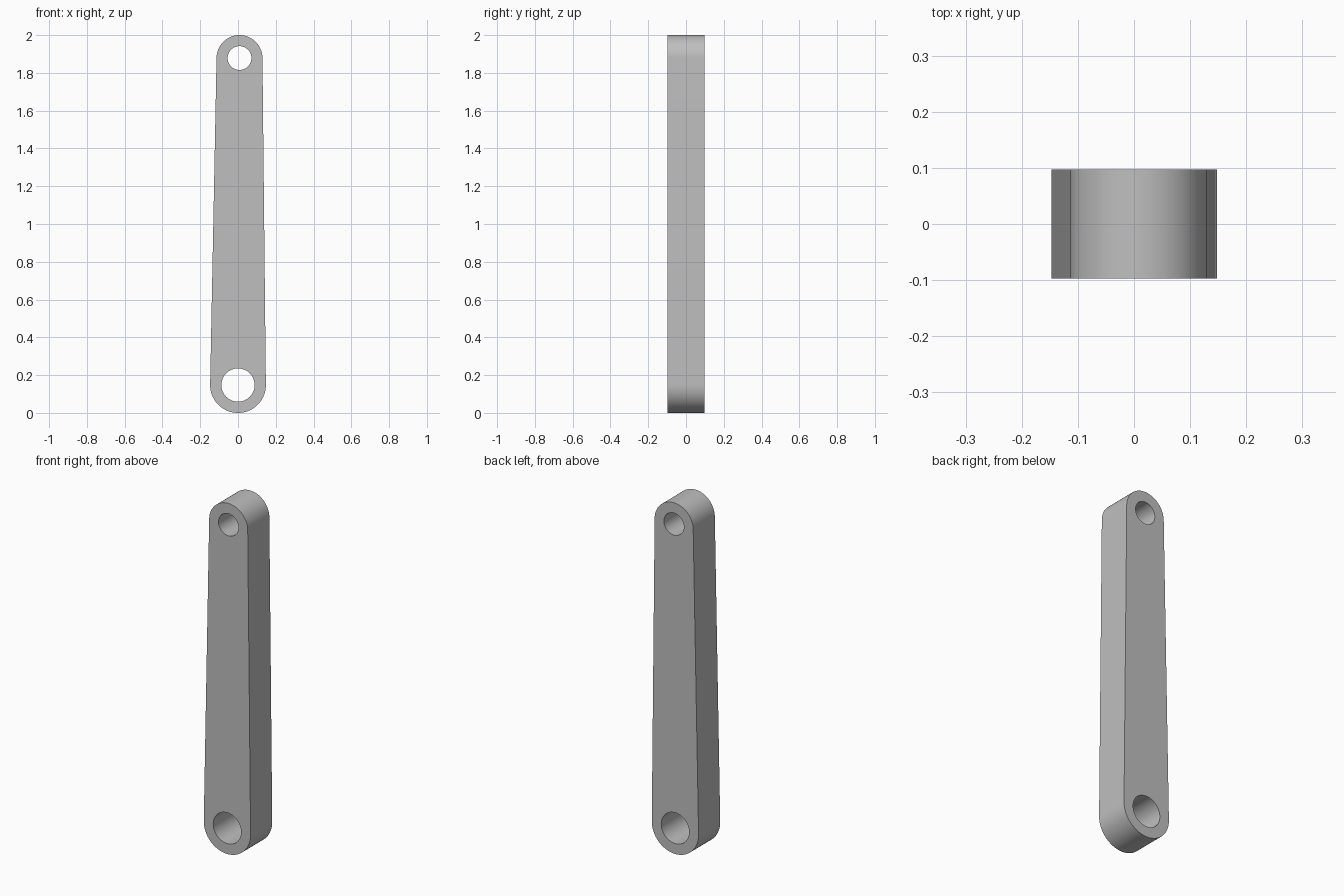
import bpy
import bmesh
from math import sin, cos, pi, asin, atan2, hypot

if "Cube" in bpy.data.objects:
    bpy.data.objects.remove(bpy.data.objects["Cube"], do_unlink=True)

HALF_DEPTH = 0.0975
LOW, LOW_R, LOW_HOLE = (0.0, 0.1475), 0.1475, 0.088
TOP, TOP_R, TOP_HOLE = (0.008, 1.8785), 0.1215, 0.063


def arc(centre, radius, start, end, steps):
    return [(centre[0] + radius * cos(start + (end - start) * i / steps),
             centre[1] + radius * sin(start + (end - start) * i / steps))
            for i in range(steps + 1)]


# Outline: two round ends joined by their outer tangents
dx, dz = TOP[0] - LOW[0], TOP[1] - LOW[1]
axis = atan2(dz, dx)
spread = pi / 2 - asin((LOW_R - TOP_R) / hypot(dx, dz))
outline = (arc(TOP, TOP_R, axis - spread, axis + spread, 48)
           + arc(LOW, LOW_R, axis + spread, axis + 2 * pi - spread, 48))

# Pin holes
holes = [arc(c, r, 0, 2 * pi, 64)[:-1] for c, r in ((LOW, LOW_HOLE), (TOP, TOP_HOLE))]

# Filled and extruded profile
curve = bpy.data.curves.new("link_profile", "CURVE")
curve.dimensions = "2D"
curve.fill_mode = "BOTH"
curve.extrude = HALF_DEPTH
for points in [outline] + holes:
    spline = curve.splines.new("POLY")
    spline.points.add(len(points) - 1)
    for point, (x, z) in zip(spline.points, points):
        point.co = (x, z, 0, 1)
    spline.use_cyclic_u = True

link = bpy.data.objects.new("link_arm", curve)
link.rotation_euler.x = pi / 2
bpy.context.collection.objects.link(link)
bpy.ops.object.select_all(action="DESELECT")
link.select_set(True)
bpy.context.view_layer.objects.active = link
bpy.ops.object.convert(target="MESH")
link = bpy.context.object

# Weld the caps to the walls
bm = bmesh.new()
bm.from_mesh(link.data)
bmesh.ops.remove_doubles(bm, verts=bm.verts, dist=0.0001)
bmesh.ops.recalc_face_normals(bm, faces=bm.faces)
bmesh.ops.dissolve_limit(bm, angle_limit=0.001, verts=bm.verts, edges=bm.edges)
bm.to_mesh(link.data)
bm.free()
bpy.ops.object.shade_smooth_by_angle(angle=pi / 6)

# Grey material
grey = bpy.data.materials.new("plain_grey")
grey.use_nodes = True
colour = (0.52, 0.52, 0.52, 1)
grey.diffuse_color = colour
grey.node_tree.nodes["Principled BSDF"].inputs["Base Color"].default_value = colour
link.data.materials.clear()
link.data.materials.append(grey)
